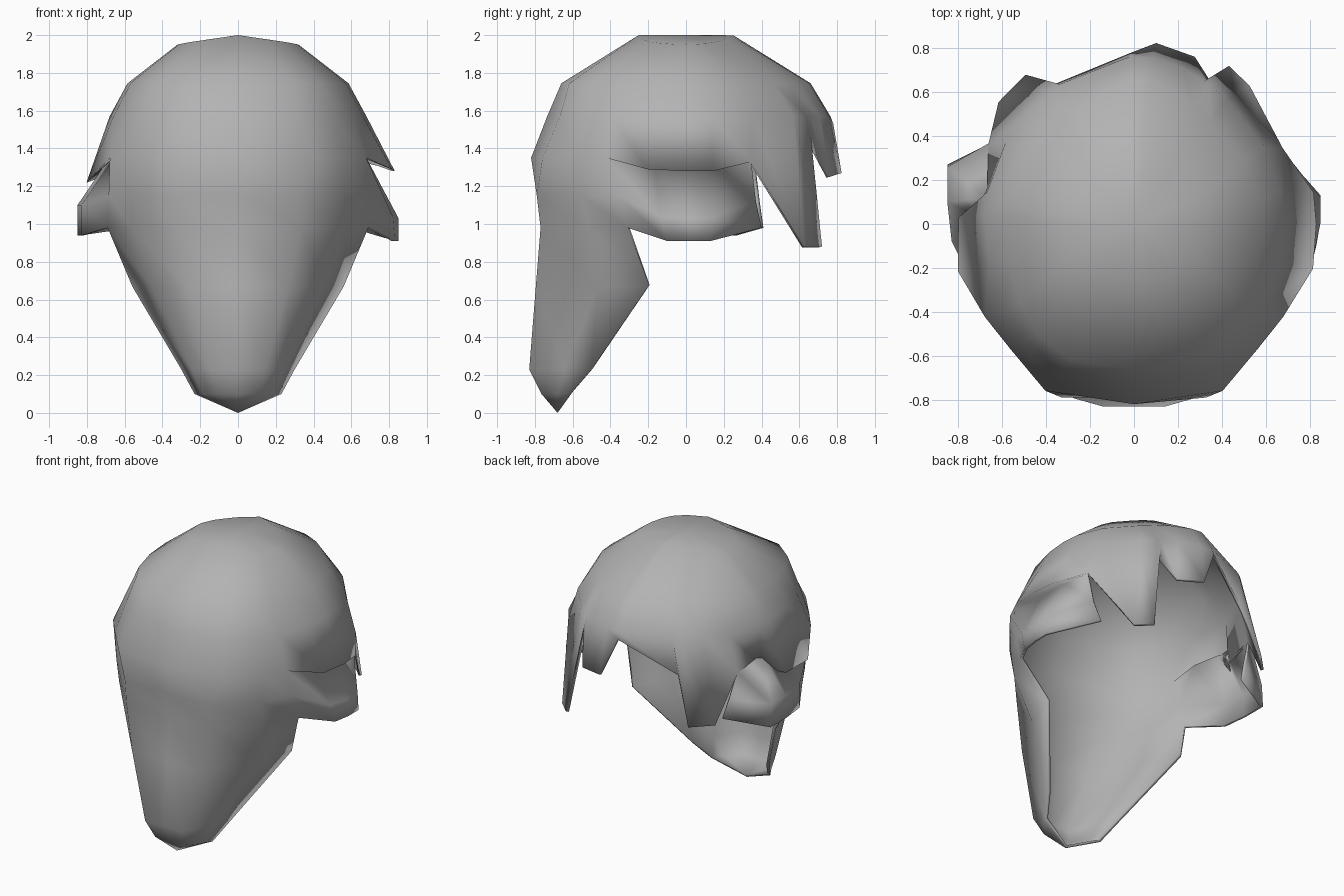
import bpy, bmesh
from math import sin, cos, radians
from mathutils import Vector

cube = bpy.data.objects.get("Cube")
if cube:
    bpy.data.objects.remove(cube, do_unlink=True)

grey = bpy.data.materials.new("hair_grey")
grey.use_nodes = True
grey.diffuse_color = (0.45, 0.45, 0.45, 1)
grey.node_tree.nodes["Principled BSDF"].inputs["Base Color"].default_value = grey.diffuse_color


def add_sheet(bm, rows):
    """Quad grid; rows run downward, columns counter-clockwise from above."""
    grid = [[bm.verts.new(p) for p in row] for row in rows]
    for upper, lower in zip(grid, grid[1:]):
        for c in range(len(upper) - 1):
            bm.faces.new((upper[c], lower[c], lower[c + 1], upper[c + 1]))


def build(name, sheets):
    """Weld the sheets, give them thickness and smooth them."""
    bm = bmesh.new()
    for rows in sheets:
        add_sheet(bm, rows)
    bmesh.ops.remove_doubles(bm, verts=bm.verts[:], dist=0.001)
    mesh = bpy.data.meshes.new(name)
    bm.to_mesh(mesh)
    bm.free()
    mesh.materials.append(grey)
    ob = bpy.data.objects.new(name, mesh)
    bpy.context.collection.objects.link(ob)
    bpy.ops.object.select_all(action='DESELECT')
    ob.select_set(True)
    bpy.context.view_layer.objects.active = ob
    solid = ob.modifiers.new("thickness", 'SOLIDIFY')
    solid.thickness = 0.02
    solid.offset = -1
    bpy.ops.object.modifier_apply(modifier=solid.name)
    bpy.ops.object.shade_smooth()


# Rim of the cap: angle, radius, height
rim = [
    (212, .80, 1.35), (225, .80, 1.35), (242, .86, 1.35), (270, .82, 1.35),   # front
    (298, .86, 1.35), (315, .80, 1.35), (328, .80, 1.35),
    (346, .84, 1.29), (360, .83, 1.28), (370, .83, 1.28), (387, .76, 1.33),   # left hem
    (410, .82, .88), (419, .84, .88), (421, .73, 1.47),                       # long lock
    (430, .81, 1.25), (443, .83, 1.27), (451, .78, 1.53),                     # short lock
    (481, .735, 1.32), (486, .84, 1), (498, .83, 1), (511, .757, 1.31),       # opposite lock
    (530, .70, 1.26), (538, .80, 1.22), (555, .83, 1.22), (572, .80, 1.35),   # right hem
]


def ring(rx, ry, z, y_mid=0, box=0, drop=0):
    """Ring of the cap, fuller at the front corners, lower at the sides."""
    row = []
    for angle, r, h in rim:
        a = radians(angle)
        f = 1 - box * sin(a) * sin(2 * a) ** 2
        row.append(Vector((f * rx * cos(a), y_mid + f * ry * sin(a), z - drop * abs(cos(a)))))
    return row


def polar(angle, r, z):
    return Vector((r * cos(radians(angle)), r * sin(radians(angle)), z))


cap = [
    ring(0, 0, 2),
    ring(.32, .25, 2, box=.1, drop=.05),
    ring(.585, .66, 1.745, box=.1),
    ring(.68, .75, 1.57, y_mid=.015, box=.05),
    [polar(*p) for p in rim],
]

# Long hanging mass: flat front, side walls that turn back to a free edge
section = [(-1, 0), (-.82, .45), (-.48, 1), (0, 1), (.48, 1), (.82, .45), (1, 0)]
mass = [cap[-1][:len(section)]]
for z, w, y_front, y_edge in [(1.15, .685, -.79, -.36), (.98, .69, -.77, -.31),
                              (.67, .56, -.795, -.2), (.23, .3, -.83, -.5),
                              (.1, .23, -.765, -.61), (0, 0, -.68, -.68)]:
    mass.append([Vector((w * fx, y_edge + (y_front - y_edge) * fy, z)) for fx, fy in section])


def folded_hem(start, count=5):
    """Hem row of the cap followed by the same row tucked inward."""
    hem = cap[-1][start:start + count]
    tuck = [polar(a, .68, 1.35) for a, r, z in rim[start + 1:start + count - 1]]
    return [hem, [hem[0], *tuck, hem[-1]]]


# Flared side locks growing out of the fold and joined to the mass
left_lock = folded_hem(6) + [
    [mass[1][-1], (.82, -.14, 1.04), (.85, .01, 1.03), (.85, .12, 1.03), (.65, .37, 1.12)],
    [mass[2][-1], (.83, -.1, .91), (.85, .02, .91), (.85, .13, .91), (.61, .4, .98)],
]
right_lock = folded_hem(20) + [
    [(-.61, .39, 1.12), (-.85, .26, 1.1), (-.85, .1, 1.1), (-.83, -.08, 1.1), mass[1][0]],
    [(-.57, .41, .98), (-.85, .27, .94), (-.85, .1, .94), (-.83, -.08, .94), mass[2][0]],
]

build("hair_shell", [cap, mass, left_lock, right_lock])
